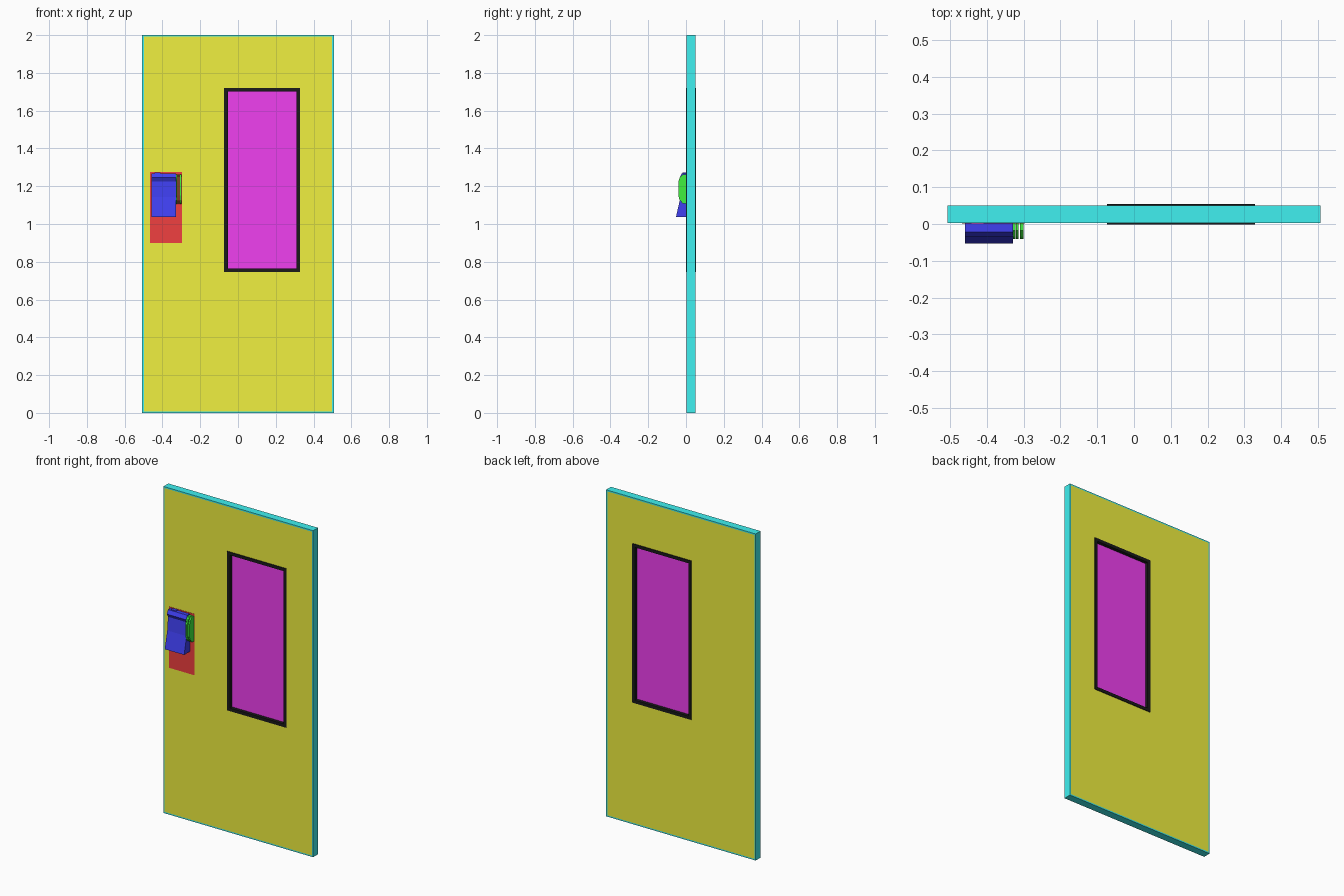
import bpy, bmesh

if "Cube" in bpy.data.objects:
    bpy.data.objects.remove(bpy.data.objects["Cube"])


def material(name, rgb):
    m = bpy.data.materials.new(name)
    m.diffuse_color = (*rgb, 1)
    m.use_nodes = True
    m.node_tree.nodes["Principled BSDF"].inputs["Base Color"].default_value = m.diffuse_color
    return m


CYAN = material("edge_cyan", (0.05, 0.87, 0.87))
YELLOW = material("panel_yellow", (0.87, 0.87, 0.05))
BLACK = material("frame_black", (0.01, 0.01, 0.01))
MAGENTA = material("glass_magenta", (0.87, 0.05, 0.87))
RED = material("plate_red", (0.87, 0.05, 0.05))
BLUE = material("handle_blue", (0.05, 0.05, 0.87))
GREEN = material("ring_green", (0.05, 0.87, 0.05))


def finish(name, bm, *mats):
    bmesh.ops.recalc_face_normals(bm, faces=bm.faces)
    me = bpy.data.meshes.new(name)
    bm.to_mesh(me)
    bm.free()
    for m in mats:
        me.materials.append(m)
    ob = bpy.data.objects.new(name, me)
    bpy.context.collection.objects.link(ob)
    return ob


def box_bm(x, y, z):
    bm = bmesh.new()
    bmesh.ops.create_cube(bm, size=1)
    for v in bm.verts:
        v.co = [r[0] if c < 0 else r[1] for r, c in zip((x, y, z), v.co)]
    return bm


def prism(name, profile, x0, x1, mat):
    """Extrude a (y, z) side profile along x."""
    bm = bmesh.new()
    face = bm.faces.new([bm.verts.new((x0, y, z)) for y, z in profile])
    ext = bmesh.ops.extrude_face_region(bm, geom=[face])["geom"]
    for v in ext:
        if isinstance(v, bmesh.types.BMVert):
            v.co.x = x1
    return finish(name, bm, mat)


# Window extents
WX, WZ = (-0.073, 0.328), (0.746, 1.72)
RIM = 0.019
FRONT, BACK = 0.003, 0.05

# Door leaf: cyan edge with inset yellow faces
bm = box_bm((-0.507, 0.507), (FRONT, BACK), (0, 2))
bm.normal_update()
for f in [f for f in bm.faces if abs(f.normal.y) > 0.9]:
    bmesh.ops.inset_region(bm, faces=[f], thickness=0.012)
    f.material_index = 1
door = finish("door_leaf", bm, CYAN, YELLOW)

# Window opening
m = 0.008
cutter = finish("window_cutter", box_bm((WX[0] + m, WX[1] - m), (-0.2, 0.2), (WZ[0] + m, WZ[1] - m)))
cutter.hide_render = True
cutter.hide_viewport = True
cut = door.modifiers.new("window_opening", "BOOLEAN")
cut.object = cutter
cut.operation = "DIFFERENCE"
cut.solver = "EXACT"

# Window frame: closed rectangular ring
bm = bmesh.new()
loops = []
for inset, y in ((0, -0.001), (0, 0.054), (RIM, 0.054), (RIM, -0.001)):
    xa, xb, za, zb = WX[0] + inset, WX[1] - inset, WZ[0] + inset, WZ[1] - inset
    loops.append([bm.verts.new((x, y, z)) for x, z in ((xa, za), (xb, za), (xb, zb), (xa, zb))])
for a, b in zip(loops, loops[1:] + loops[:1]):
    for i in range(4):
        j = (i + 1) % 4
        bm.faces.new((a[i], a[j], b[j], b[i]))
finish("window_frame", bm, BLACK)

# Recessed glass
g = RIM - 0.003
finish("window_glass", box_bm((WX[0] + g, WX[1] - g), (0.019, 0.034), (WZ[0] + g, WZ[1] - g)), MAGENTA)

# Latch back plate
finish("latch_plate", box_bm((-0.467, -0.297), (0.0015, 0.006), (0.9, 1.275)), RED)

# Paddle handle: overhanging lip, hollow, flared lower grip
prism("paddle_handle", [(FRONT, 1.268), (-0.022, 1.268), (-0.034, 1.245), (-0.022, 1.224),
                        (-0.029, 1.143), (-0.053, 1.037), (FRONT, 1.037)], -0.459, -0.328, BLUE)
finish("handle_tab", box_bm((-0.441, -0.409), (-0.018, FRONT), (1.26, 1.272)), BLUE)

# Green rings beside the handle
ring = [(FRONT, 1.262), (-0.018, 1.262), (-0.034, 1.245), (-0.041, 1.22),
        (-0.041, 1.15), (-0.034, 1.128), (-0.018, 1.11), (FRONT, 1.106)]
for i, (x0, x1) in enumerate(((-0.328, -0.322), (-0.321, -0.314), (-0.309, -0.300))):
    prism(f"latch_ring_{i + 1}", ring, x0, x1, GREEN)
